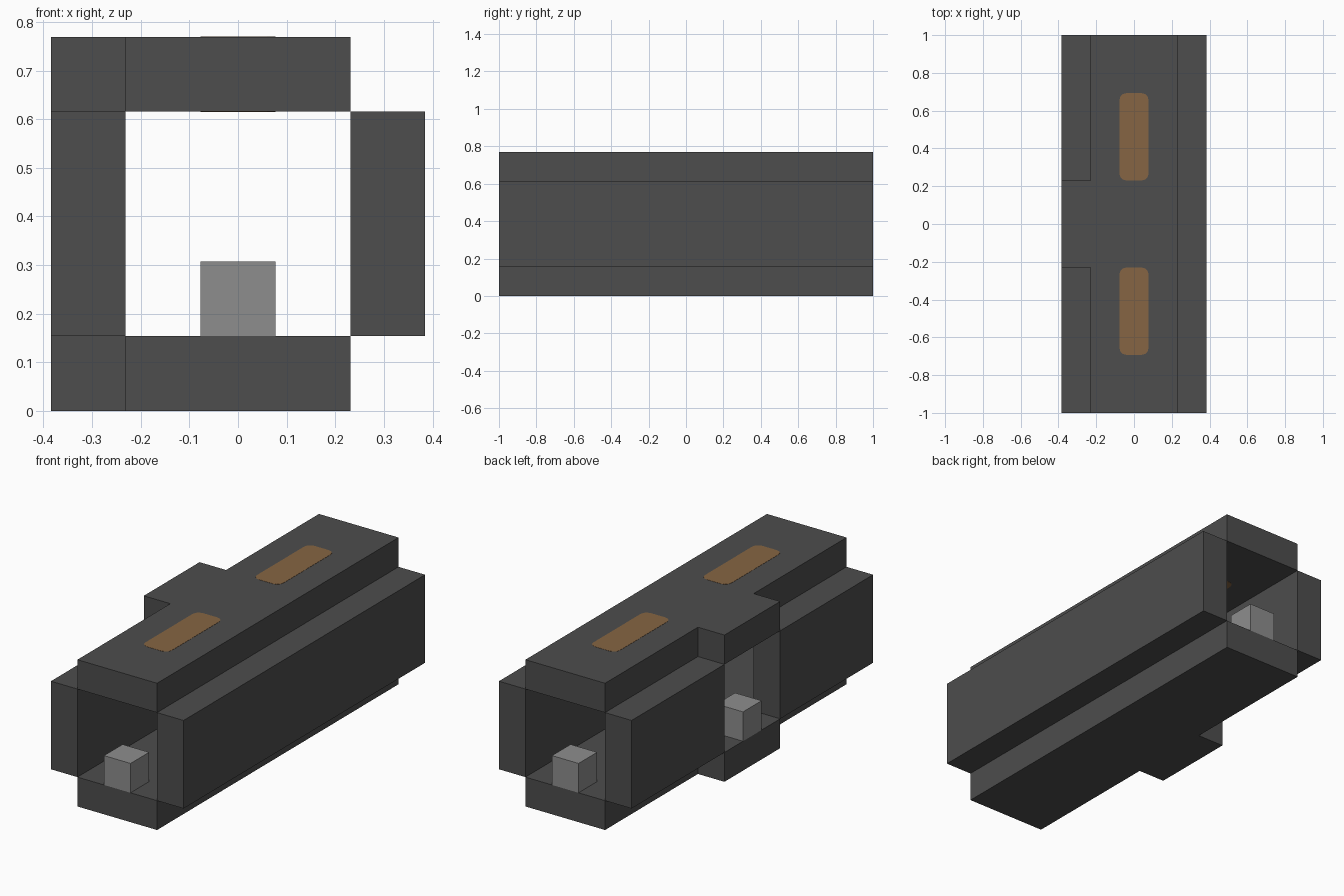
import bpy
import bmesh

if "Cube" in bpy.data.objects:
    bpy.data.objects.remove(bpy.data.objects["Cube"], do_unlink=True)

U = 2 / 13            # building module: the corridor is 13 modules long
HALF = 2.5 * U        # outer half width
INNER = 1.5 * U       # inner half width
CEILING = 4 * U
TOP = 5 * U


def material(name, color):
    m = bpy.data.materials.new(name)
    m.use_nodes = True
    m.diffuse_color = (*color, 1)
    bsdf = m.node_tree.nodes["Principled BSDF"]
    bsdf.inputs["Base Color"].default_value = (*color, 1)
    bsdf.inputs["Roughness"].default_value = 0.8
    return m


DARK = material("dark grey", (0.075, 0.075, 0.075))
GREY = material("light grey", (0.27, 0.27, 0.27))
AMBER = material("dull amber", (0.24, 0.13, 0.056))


def prism(name, outline, z0, z1, mat, corner=0):
    """Extrude a flat outline from z0 to z1, optionally rounding its corners."""
    bm = bmesh.new()
    face = bm.faces.new([bm.verts.new((x, y, z0)) for x, y in outline])
    if corner:
        bmesh.ops.bevel(bm, geom=bm.verts[:], offset=corner, segments=3,
                        profile=0.5, affect='VERTICES')
        face = bm.faces[:][0]
    new = bmesh.ops.extrude_face_region(bm, geom=[face])["geom"]
    verts = [g for g in new if isinstance(g, bmesh.types.BMVert)]
    bmesh.ops.translate(bm, vec=(0, 0, z1 - z0), verts=verts)
    bmesh.ops.recalc_face_normals(bm, faces=bm.faces[:])
    mesh = bpy.data.meshes.new(name)
    bm.to_mesh(mesh)
    bm.free()
    mesh.materials.append(mat)
    obj = bpy.data.objects.new(name, mesh)
    bpy.context.collection.objects.link(obj)
    return obj


def rect(x0, x1, y0, y1):
    return [(x0, y0), (x1, y0), (x1, y1), (x0, y1)]


# Floor and roof share a T-shaped outline with a branch on the -x side
tee = [(-INNER, -1), (INNER, -1), (INNER, 1), (-INNER, 1),
       (-INNER, INNER), (-HALF, INNER), (-HALF, -INNER), (-INNER, -INNER)]
prism("floor", tee, 0, U, DARK)
prism("roof", tee, CEILING, TOP, DARK)

# Side walls: one continuous, one split around the doorway
prism("left_wall", rect(INNER, HALF, -1, 1), U, CEILING, DARK)
prism("right_wall_front", rect(-HALF, -INNER, -1, -INNER), U, CEILING, DARK)
prism("right_wall_back", rect(-HALF, -INNER, INNER, 1), U, CEILING, DARK)

# Marker blocks at the three openings
for name, x, y in (("front_block", 0, U / 2 - 1),
                   ("back_block", 0, 1 - U / 2),
                   ("side_block", U / 2 - HALF, 0)):
    prism(name, rect(x - U / 2, x + U / 2, y - U / 2, y + U / 2), U, 2 * U, GREY)

# Light panels showing on both faces of the roof
for name, y in (("front", -3 * U), ("back", 3 * U)):
    outline = rect(-U / 2, U / 2, y - INNER, y + INNER)
    prism(name + "_light_top", outline, TOP - 0.002, TOP + 0.001, AMBER, 0.035)
    prism(name + "_light_ceiling", outline, CEILING - 0.001, CEILING + 0.002,
          AMBER, 0.035)
